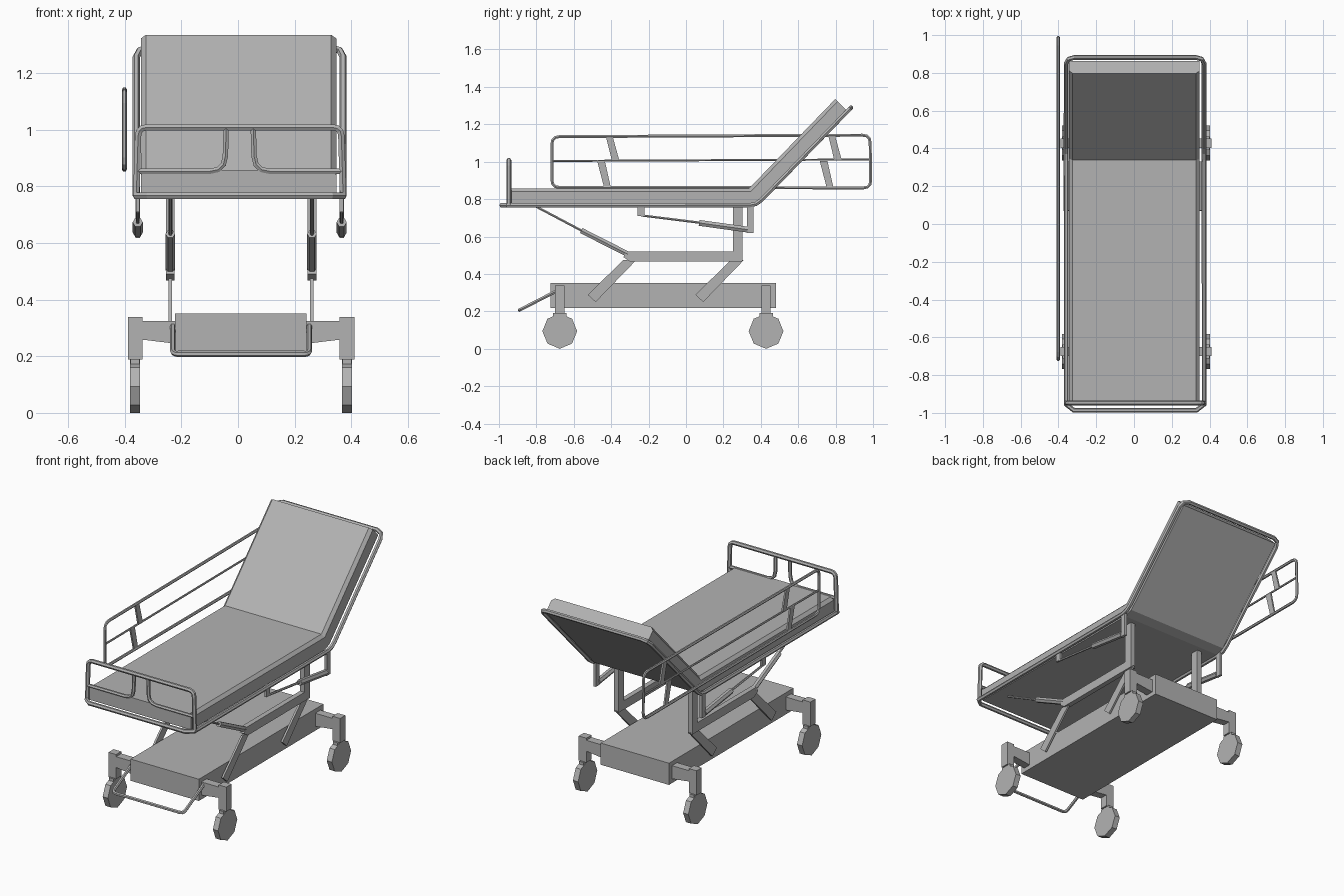
import bpy, bmesh, math
from mathutils import Vector

if "Cube" in bpy.data.objects:
    bpy.data.objects.remove(bpy.data.objects["Cube"])

CX = 0.006   # centre line of the bed top
LX = 0.011   # centre line of the chassis and lift

# One dark grey finish for the whole trolley
GREY = bpy.data.materials.new("dark_grey")
GREY.diffuse_color = (0.45, 0.45, 0.45, 1)
GREY.use_nodes = True
GREY.node_tree.nodes["Principled BSDF"].inputs["Base Color"].default_value = GREY.diffuse_color


def add(name, data):
    data.materials.append(GREY)
    ob = bpy.data.objects.new(name, data)
    bpy.context.collection.objects.link(ob)
    return ob


def prism(name, pts, axis, centre, width):
    """Extrude a 2D outline along x (pts are y,z) or along y (pts are x,z)."""
    bm = bmesh.new()
    place = (lambda a, b, w: (w, a, b)) if axis == 'x' else (lambda a, b, w: (a, w, b))
    f = bm.faces.new([bm.verts.new(place(a, b, centre - width / 2)) for a, b in pts])
    r = bmesh.ops.extrude_face_region(bm, geom=[f])
    vs = [g for g in r['geom'] if isinstance(g, bmesh.types.BMVert)]
    bmesh.ops.translate(bm, verts=vs, vec=(width, 0, 0) if axis == 'x' else (0, width, 0))
    bmesh.ops.recalc_face_normals(bm, faces=bm.faces)
    me = bpy.data.meshes.new(name)
    bm.to_mesh(me)
    bm.free()
    return add(name, me)


def box(name, x0, x1, y0, y1, z0, z1):
    return prism(name, [(y0, z0), (y1, z0), (y1, z1), (y0, z1)], 'x', (x0 + x1) / 2, x1 - x0)


def tube(name, pts, r, closed=False):
    cu = bpy.data.curves.new(name, 'CURVE')
    cu.dimensions = '3D'
    cu.bevel_depth = r
    cu.bevel_resolution = 1
    cu.use_fill_caps = True
    sp = cu.splines.new('POLY')
    sp.points.add(len(pts) - 1)
    for p, co in zip(sp.points, pts):
        p.co = (*co, 1)
    sp.use_cyclic_u = closed
    sp.use_smooth = False
    return add(name, cu)


def rounded(pts, r, closed=False, n=3):
    """Round the corners of a path with short quadratic arcs."""
    pts = [Vector(p) for p in pts]
    out = []
    for i, p in enumerate(pts):
        if not closed and i in (0, len(pts) - 1):
            out.append(p)
            continue
        a = p + (pts[i - 1] - p).normalized() * r
        b = p + (pts[(i + 1) % len(pts)] - p).normalized() * r
        for k in range(n + 1):
            t = k / n
            out.append(a * (1 - t) ** 2 + p * 2 * t * (1 - t) + b * t * t)
    return out


# Mattress: seat and raised backrest in one folded side profile
D = Vector((0.695, 0.719))
hinge = Vector((0.378, 0.768))
end = hinge + D * 0.698
mattress = prism("mattress", [(-0.95, 0.768), (0.335, 0.762), (0.39, 0.780), tuple(end),
                              (0.798, 1.335), (0.338, 0.858), (-0.95, 0.858)], 'x', CX - 0.004, 0.69)
# Chamfer along the long top edges
bm = bmesh.new()
bm.from_mesh(mattress.data)
top_edges = []
for e in bm.edges:
    a, b = e.verts
    along = abs(a.co.x - b.co.x) < 1e-4
    if along and all(v.co.z > 0.85 and (v.co.yz - end).length > 0.01 for v in e.verts):
        top_edges.append(e)
bmesh.ops.bevel(bm, geom=top_edges, offset=0.018, segments=1, affect='EDGES')
bm.to_mesh(mattress.data)
bm.free()

# Tubular bed frame around the mattress underside, bent at the hinge
head = hinge + D * 0.725
W = 0.365
corner = hinge + D * 0.68
half = [(0.325, -0.986, 0.767), (W, -0.955, 0.767), (W, 0.34, 0.767), (W, 0.375, 0.775),
        (W, 0.405, 0.797), (W, *corner), (W - 0.012, *(hinge + D * 0.712)), (W - 0.045, *head)]
tube("bed_frame", [(CX + x, y, z) for x, y, z in half]
     + [(CX - x, y, z) for x, y, z in reversed(half)], 0.013, True)

# Foot board: outer hoop with two inner bent tubes
FY = -0.947
tube("footboard_hoop", rounded([(CX - 0.365, FY, 0.77), (CX - 0.358, FY, 1.008),
                                (CX + 0.358, FY, 1.008), (CX + 0.365, FY, 0.77)], 0.03), 0.013)
for s in (-1, 1):
    tube("footboard_inner_tube", rounded([(CX + s * 0.36, FY, 0.853), (CX + s * 0.052, FY, 0.853),
                                          (CX + s * 0.048, FY, 1.005)], 0.055), 0.011)

# Side rail, on the left only
RX = -0.401
tube("side_rail_loop", rounded([(RX, -0.717, 0.863), (RX, 0.988, 0.86),
                                (RX, 0.984, 1.142), (RX, -0.717, 1.134)], 0.04, True), 0.009, True)
tube("side_rail_middle_bar", [(RX, -0.717, 1.004), (RX, 0.988, 1.012)], 0.006)
for y in (0, 1.19):
    prism("side_rail_upper_strut", [(y - 0.428, 1.135), (y - 0.392, 1.135),
                                    (y - 0.357, 1.008), (y - 0.397, 1.008)], 'x', RX, 0.01)
    prism("side_rail_lower_strut", [(y - 0.475, 1.004), (y - 0.434, 1.004),
                                    (y - 0.402, 0.863), (y - 0.438, 0.863)], 'x', RX, 0.01)

# Chassis box
box("chassis", -0.222, 0.242, -0.725, 0.482, 0.218, 0.351)

# Foot pedal bar
tube("pedal_bar", rounded([(LX - 0.241, -0.68, 0.315), (LX - 0.241, -0.89, 0.207),
                           (LX + 0.241, -0.89, 0.207), (LX + 0.241, -0.68, 0.315)], 0.025), 0.01)

for s in (-1, 1):
    # Caster arms, posts, forks and eight-sided wheels
    for y in (-0.675, 0.428):
        x = LX + s * 0.374
        arm = [(LX + s * 0.22, 0.243), (LX + s * 0.36, 0.26), (LX + s * 0.36, 0.325), (LX + s * 0.22, 0.325)]
        prism("caster_arm", arm, 'y', y, 0.05)
        box("caster_post", x - 0.026, x + 0.026, y - 0.025, y + 0.025, 0.188, 0.338)
        box("caster_fork", x - 0.016, x + 0.016, y - 0.036, y + 0.036, 0.14, 0.19)
        wheel = [(y + 0.093 * math.cos(k * math.pi / 4), 0.094 + 0.094 * math.sin(k * math.pi / 4))
                 for k in range(8)]
        prism("caster_wheel", wheel, 'x', x, 0.035)

    # Lift frame: beam with upright, carried on two slanted flat legs
    x = LX + s * 0.25
    prism("lift_beam", [(-0.335, 0.49), (-0.30, 0.467), (0.302, 0.467), (0.302, 0.768),
                        (0.25, 0.768), (0.25, 0.521), (-0.32, 0.521)], 'x', x, 0.031)
    for y in (0, 0.575):
        prism("lift_leg", [(y - 0.525, 0.288), (y - 0.483, 0.25), (y - 0.265, 0.475),
                           (y - 0.335, 0.475)], 'x', x, 0.012)

    # Gas struts from the beam to the foot end
    tube("foot_strut_rod", [(x, -0.82, 0.77), (x, -0.54, 0.622)], 0.007)
    tube("foot_strut_cylinder", [(x, -0.56, 0.632), (x, -0.31, 0.505)], 0.017)

    # Backrest gas struts under the bed edge with their brackets
    x = CX + s * 0.36
    box("backrest_strut_front_bracket", x - 0.007, x + 0.007, -0.258, -0.222, 0.71, 0.768)
    box("backrest_strut_rear_bracket", x - 0.008, x + 0.008, 0.327, 0.362, 0.618, 0.768)
    tube("backrest_strut_rod", [(x, -0.24, 0.713), (x, 0.09, 0.672)], 0.007)
    tube("backrest_strut_cylinder", [(x, 0.07, 0.673), (x, 0.33, 0.637)], 0.018)
